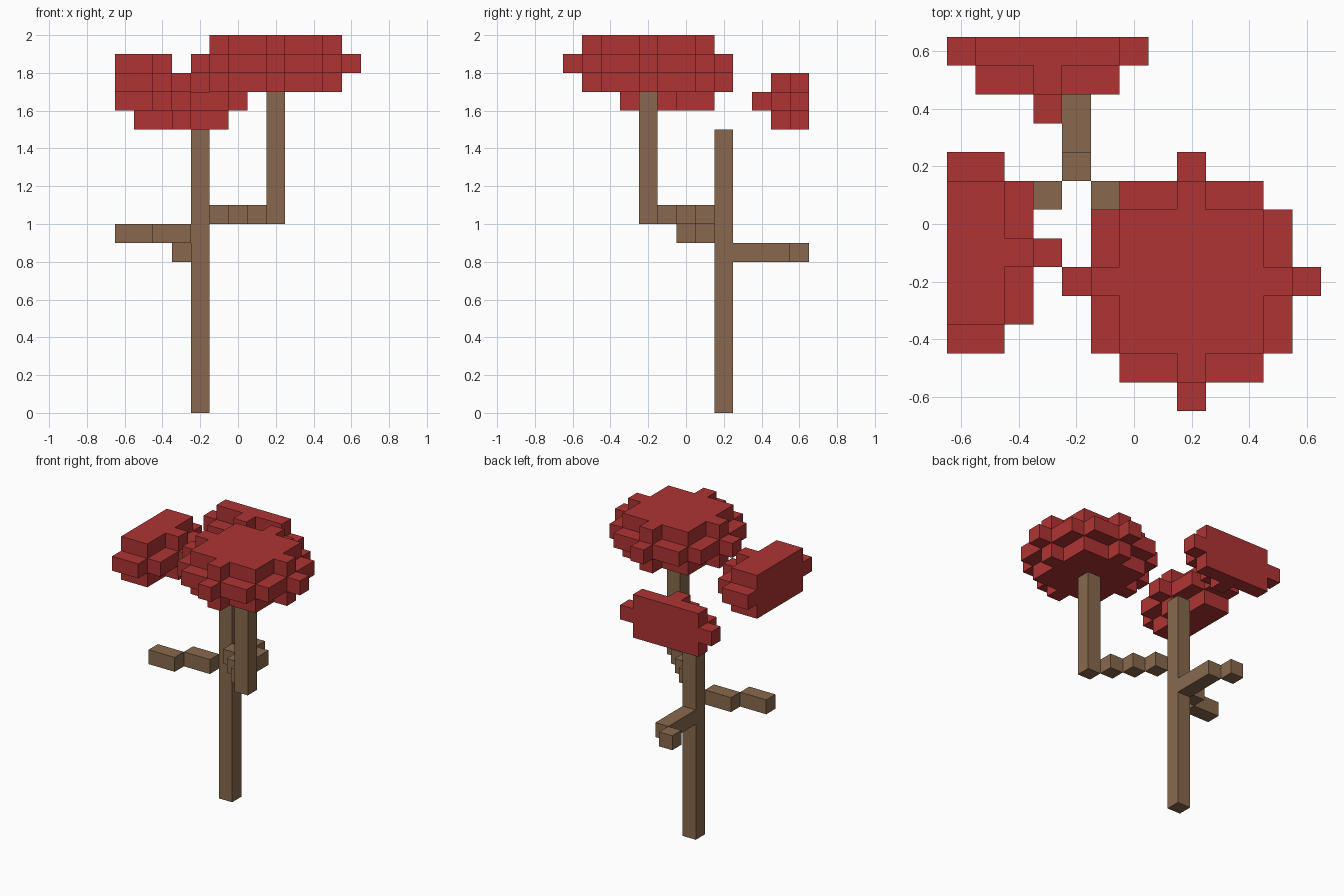
import bpy
import bmesh
from math import radians
from mathutils import Vector

CELL = 0.1          # edge of one block
SIDE, TALL = 13, 20  # blocks across and up

cube = bpy.data.objects.get("Cube")
if cube:
    bpy.data.objects.remove(cube, do_unlink=True)


def make_material(name, color):
    mat = bpy.data.materials.new(name)
    mat.use_nodes = True
    mat.diffuse_color = color
    mat.node_tree.nodes["Principled BSDF"].inputs["Base Color"].default_value = color
    return mat


bark = make_material("brown bark", (0.246, 0.141, 0.076, 1))
leaf = make_material("red leaves", (0.429, 0.034, 0.034, 1))


def block_object(name, cells, mat):
    """Skin a set of grid cells, keeping only the exposed faces."""
    cells = set(cells)
    bm = bmesh.new()
    for cell in cells:
        for axis in range(3):
            for sign in (-1, 1):
                step = [0, 0, 0]
                step[axis] = sign
                if tuple(c + s for c, s in zip(cell, step)) in cells:
                    continue
                n = Vector(step)
                u = Vector([float(a == (axis + 1) % 3) for a in range(3)])
                v = n.cross(u)
                mid = Vector(cell) + n / 2
                ring = [mid + (a * u + b * v) / 2
                        for a, b in ((-1, -1), (1, -1), (1, 1), (-1, 1))]
                bm.faces.new([bm.verts.new(p) for p in ring])
    bmesh.ops.remove_doubles(bm, verts=bm.verts, dist=0.01)
    bmesh.ops.dissolve_limit(bm, angle_limit=radians(1), verts=bm.verts, edges=bm.edges)
    # Grid to world: centred across, standing on the ground
    half = (SIDE - 1) / 2
    for vert in bm.verts:
        vert.co = (vert.co - Vector((half, half, -0.5))) * CELL
    mesh = bpy.data.meshes.new(name)
    bm.to_mesh(mesh)
    bm.free()
    mesh.materials.append(mat)
    obj = bpy.data.objects.new(name, mesh)
    bpy.context.collection.objects.link(obj)
    return obj


def leaf_cells(cx, cy, cz):
    """Three stacked discs, the middle one wider, cut off at the grid border."""
    for dz, radius in ((-1, 3), (0, 4), (1, 3)):
        for x in range(SIDE):
            for y in range(SIDE):
                if (x - cx) ** 2 + (y - cy) ** 2 <= radius ** 2:
                    yield x, y, cz + dz


# Trunk
block_object("trunk", [(4, 8, z) for z in range(15)], bark)

# Front branch: diagonal steps, then a tall upright
steps = [(5 + i, 7 - i, 10) for i in range(4)]
upright = [(8, 4, z) for z in range(10, 17)]
block_object("front_branch", steps + upright, bark)

# Side branch: two staggered pairs
block_object("side_branch", [(x, 7 if x > 1 else 6, 9) for x in range(4)], bark)

# Back branch: straight run with a sidestep at the tip
block_object("back_branch", [(4, y, 8) for y in range(9, 12)] + [(3, 12, 8)], bark)

# Leaf crowns
for name, centre in (("main_crown", (8, 4, 18)),
                     ("side_crown", (-1, 5, 17)),
                     ("back_crown", (3, 14, 16))):
    block_object(name, leaf_cells(*centre), leaf)
